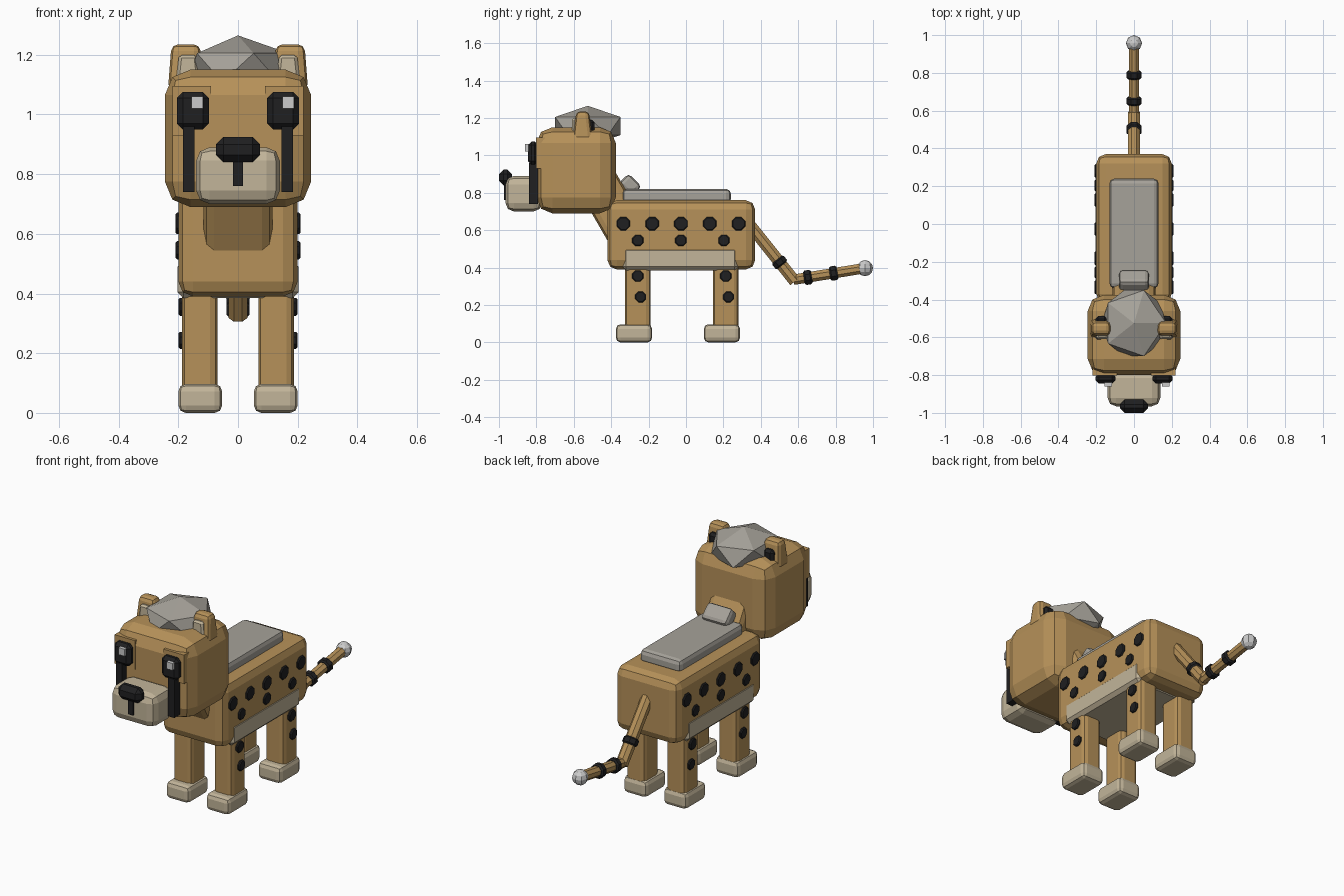
import bpy, bmesh, math
from mathutils import Vector, Matrix

cube = bpy.data.objects.get("Cube")
if cube:
    bpy.data.objects.remove(cube, do_unlink=True)


def material(name, rgb):
    m = bpy.data.materials.new(name)
    m.use_nodes = True
    m.diffuse_color = (*rgb, 1)
    m.node_tree.nodes["Principled BSDF"].inputs["Base Color"].default_value = (*rgb, 1)
    return m


TAN = material("tan fur", (0.47, 0.285, 0.1))
CREAM = material("cream fur", (0.54, 0.46, 0.32))
GREY = material("grey mane", (0.38, 0.36, 0.32))
BLACK = material("black", (0.014, 0.014, 0.015))
WHITE = material("pale grey", (0.6, 0.6, 0.6))


def finish(bm, name, mat):
    mesh = bpy.data.meshes.new(name)
    bmesh.ops.recalc_face_normals(bm, faces=bm.faces)
    bm.to_mesh(mesh)
    bm.free()
    mesh.materials.append(mat)
    ob = bpy.data.objects.new(name, mesh)
    bpy.context.collection.objects.link(ob)
    return ob


def box(name, mat, x, y, z, bevel=0.0, segments=2, taper=(1, 1), tilt=0):
    """Bevelled box between coordinate ranges, narrowed at the top, tilted about x."""
    bm = bmesh.new()
    bmesh.ops.create_cube(bm, size=1)
    size = [r[1] - r[0] for r in (x, y, z)]
    for v in bm.verts:
        if v.co.z > 0:
            v.co.x *= taper[0]
            v.co.y *= taper[1]
        v.co = Vector(c * s for c, s in zip(v.co, size))
    if bevel:
        bmesh.ops.bevel(bm, geom=bm.edges[:], offset=bevel, segments=segments,
                        profile=0.5, affect='EDGES')
    bm.transform(Matrix.Rotation(math.radians(tilt), 4, 'X'))
    bm.transform(Matrix.Translation([sum(r) / 2 for r in (x, y, z)]))
    return finish(bm, name, mat)


def pair(name, mat, x, *args, **kw):
    """Mirrored left and right boxes."""
    box("left_" + name, mat, x, *args, **kw)
    box("right_" + name, mat, (-x[1], -x[0]), *args, **kw)


def rod(name, mat, a, b, radius, sides=8, bevel=0.0):
    """Cylinder from point a to point b."""
    a, b = Vector(a), Vector(b)
    bm = bmesh.new()
    bmesh.ops.create_cone(bm, cap_ends=True, segments=sides, radius1=radius,
                          radius2=radius, depth=(b - a).length)
    bm.transform(Matrix.Rotation(math.pi / sides, 4, 'Z'))
    if bevel:
        rims = [e for e in bm.edges if abs(e.verts[0].co.z - e.verts[1].co.z) < 1e-5]
        bmesh.ops.bevel(bm, geom=rims, offset=bevel, segments=1, affect='EDGES')
    turn = (b - a).to_track_quat('Z', 'Y').to_matrix().to_4x4()
    bm.transform(Matrix.Translation((a + b) / 2) @ turn)
    return finish(bm, name, mat)


# Body, belly and back
box("body", TAN, (-0.2, 0.2), (-0.42, 0.37), (0.39, 0.76), 0.05)
box("belly", CREAM, (-0.203, 0.203), (-0.34, 0.28), (0.385, 0.51), 0.02, 1)
box("back_mane", GREY, (-0.13, 0.13), (-0.34, 0.24), (0.74, 0.82), 0.025)
box("neck", TAN, (-0.115, 0.115), (-0.51, -0.29), (0.52, 0.94), 0.035, tilt=30)
box("neck_mane", GREY, (-0.08, 0.08), (-0.35, -0.25), (0.8, 0.88), 0.022, tilt=-45)

# Head and face
box("head", TAN, (-0.245, 0.245), (-0.80, -0.375), (0.69, 1.15), 0.085)
box("muzzle", CREAM, (-0.14, 0.14), (-0.965, -0.77), (0.70, 0.89), 0.045)
box("nose", BLACK, (-0.074, 0.074), (-1.0, -0.93), (0.84, 0.925), 0.025, 1)
box("mouth_line", BLACK, (-0.016, 0.016), (-0.974, -0.95), (0.76, 0.85))
pair("brow", TAN, (0.09, 0.22), (-0.803, -0.73), (0.93, 1.095))
pair("eye", BLACK, (0.097, 0.205), (-0.845, -0.79), (0.95, 1.075), 0.02, 1)
pair("tear_stripe", BLACK, (0.145, 0.185), (-0.84, -0.79), (0.74, 0.96))
for side, cx in (("left", 0.168), ("right", -0.136)):
    box(side + "_eye_glint", WHITE, (cx - 0.019, cx + 0.019), (-0.86, -0.84), (1.02, 1.06))

# Ears
pair("ear", TAN, (0.115, 0.235), (-0.605, -0.5), (1.08, 1.235), 0.022, taper=(0.8, 0.65))
pair("inner_ear", CREAM, (0.128, 0.208), (-0.611, -0.565), (1.11, 1.2), 0.01, 1, taper=(0.75, 0.9))
pair("ear_back_mark", BLACK, (0.143, 0.205), (-0.53, -0.488), (1.12, 1.19), 0.014, 1)

# Faceted crown tuft
bm = bmesh.new()
bmesh.ops.create_icosphere(bm, subdivisions=1, radius=1)
bm.transform(Matrix.Translation((0, -0.525, 1.157)) @ Matrix.Diagonal((0.19, 0.205, 0.108, 1)))
finish(bm, "crown_tuft", GREY)

# Legs and paws
for part, y in (("front", -0.257), ("back", 0.213)):
    pair(part + "_leg", TAN, (0.068, 0.187), (y - 0.068, y + 0.068), (0.06, 0.45), 0.025)
    toe = y - 0.021
    pair(part + "_paw", CREAM, (0.053, 0.2), (toe - 0.097, toe + 0.097), (0, 0.097), 0.025)

# Spots on flanks and legs: (y, z, radius, outer x)
spots = [(-0.335 + 0.154 * i, 0.635, 0.039, 0.209) for i in range(5)]
spots += [(-0.257 + 0.23 * i, 0.545, 0.033, 0.209) for i in range(3)]
for y in (-0.257, 0.213):
    spots += [(y, 0.355, 0.033, 0.199), (y + 0.014, 0.243, 0.031, 0.199)]
for i, (y, z, r, x) in enumerate(spots):
    for side, s in (("left", 1), ("right", -1)):
        rod(f"{side}_spot_{i + 1}", BLACK, (s * (x - 0.03), y, z), (s * x, y, z), r, bevel=0.005)

# Tail with dark rings and a pale tip
root, bend, tip = Vector((0, 0.3, 0.68)), Vector((0, 0.575, 0.335)), Vector((0, 0.957, 0.397))
rod("tail_base", TAN, root, bend + (bend - root).normalized() * 0.012, 0.034)
rod("tail_end", TAN, bend, tip, 0.03)
for i, (a, b, t) in enumerate(((root, bend, 0.73), (bend, tip, 0.2), (bend, tip, 0.56))):
    mid, half = a.lerp(b, t), (b - a).normalized() * 0.021
    rod(f"tail_ring_{i + 1}", BLACK, mid - half, mid + half, 0.042, bevel=0.008)
bm = bmesh.new()
bmesh.ops.create_uvsphere(bm, u_segments=8, v_segments=6, radius=0.043)
bm.transform(Matrix.Translation(tip))
finish(bm, "tail_tip", WHITE)
